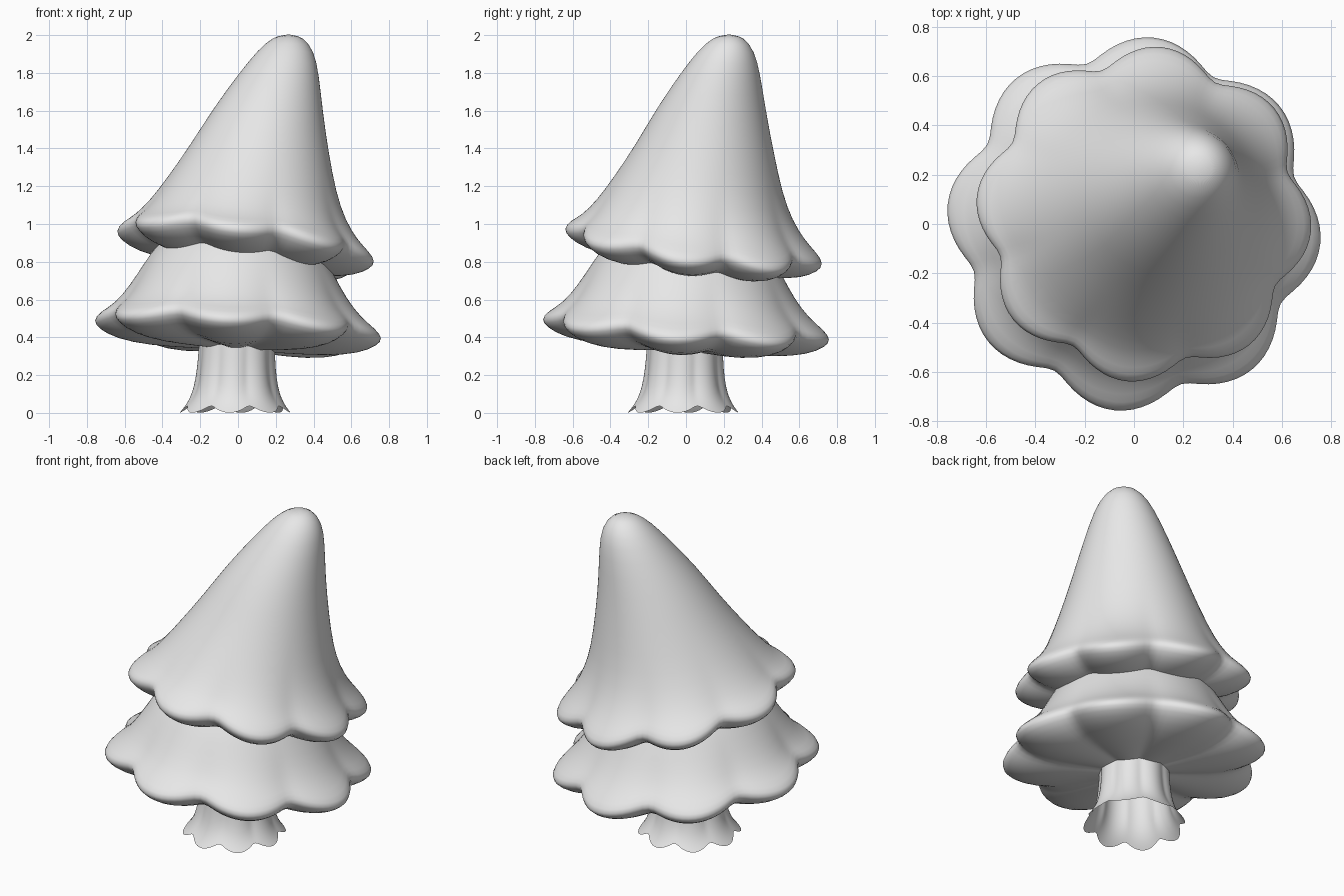
import bpy, bmesh
from math import cos, sin, tau, radians

cube = bpy.data.objects.get("Cube")
if cube:
    bpy.data.objects.remove(cube)

grey = bpy.data.materials.new("plain_grey")
grey.use_nodes = True
grey.diffuse_color = (0.8, 0.8, 0.8, 1)
grey.node_tree.nodes["Principled BSDF"].inputs["Base Color"].default_value = (0.8, 0.8, 0.8, 1)

SEGMENTS = 64
LOBES = 8
NOTCH = radians(16.5)


def loft(name, rings, tip_first=True, tip_last=True):
    """Skin scalloped, tilted rings: (radius, z, x shift, y shift, tilt, scallop)."""
    bm = bmesh.new()
    loops = []
    for i, (r, z, cx, cy, tilt, scallop) in enumerate(rings):
        if r == 0:
            loops.append([bm.verts.new((cx, cy, z))])
            continue
        loop = []
        for k in range(SEGMENTS):
            a = NOTCH + tau * k / SEGMENTS
            dent = scallop * (1 - abs(sin(LOBES / 2 * (a - NOTCH))))
            x, y = r * (1 - dent) * cos(a), r * (1 - dent) * sin(a)
            loop.append(bm.verts.new((cx + x, cy + y, z - tilt * (x + y) + 0.35 * dent)))
        loops.append(loop)
    for low, high in zip(loops, loops[1:]):
        for k in range(SEGMENTS):
            n = (k + 1) % SEGMENTS
            if len(low) == 1:
                bm.faces.new((low[0], high[n], high[k]))
            elif len(high) == 1:
                bm.faces.new((low[k], low[n], high[0]))
            else:
                bm.faces.new((low[k], low[n], high[n], high[k]))
    bmesh.ops.recalc_face_normals(bm, faces=bm.faces)
    mesh = bpy.data.meshes.new(name)
    bm.to_mesh(mesh)
    bm.free()
    mesh.materials.append(grey)
    mesh.shade_smooth()
    obj = bpy.data.objects.new(name, mesh)
    bpy.context.collection.objects.link(obj)
    sub = obj.modifiers.new("smooth", 'SUBSURF')
    sub.levels = sub.render_levels = 1
    return obj


def skirt(radius, z, shift, tilt):
    """Bowl-shaped underside and rounded scalloped rim of a foliage tier."""
    profile = [(0, -0.11, 0), (0.3, -0.11, 0.06), (0.62, -0.11, 0.09),
               (0.84, -0.085, 0.12), (0.96, -0.04, 0.13), (1, 0.0, 0.13),
               (0.95, 0.045, 0.12)]
    return [(radius * f, z + dz, shift, shift, tilt, s) for f, dz, s in profile]


# Trunk: fluted, flared and open at the foot
loft("trunk", [
    (0.295, 0.0, -0.015, -0.015, 0, 0.12),
    (0.27, 0.03, -0.014, -0.014, 0, 0.12),
    (0.235, 0.09, -0.012, -0.012, 0, 0.11),
    (0.215, 0.18, -0.01, -0.01, 0, 0.09),
    (0.205, 0.28, -0.008, -0.008, 0, 0.07),
    (0.20, 0.40, -0.005, -0.005, 0, 0.05),
])

# Lower foliage tier
loft("lower_foliage", skirt(0.775, 0.44, 0, 0.066) + [
    (0.655, 0.54, 0, 0, 0.06, 0.075),
    (0.575, 0.64, 0, 0, 0.06, 0.035),
    (0.51, 0.75, 0.005, 0.005, 0.06, 0.01),
    (0.43, 0.88, 0.01, 0.01, 0.06, 0),
    (0.33, 0.99, 0.03, 0.03, 0.06, 0),
    (0, 1.02, 0.03, 0.03, 0.06, 0),
])

# Upper foliage tier, leaning to the back left with a blunt tip
loft("upper_foliage", skirt(0.695, 0.88, 0.04, 0.125) + [
    (0.595, 0.975, 0.04, 0.04, 0.11, 0.075),
    (0.52, 1.07, 0.05, 0.045, 0.10, 0.03),
    (0.45, 1.20, 0.07, 0.06, 0.08, 0.005),
    (0.365, 1.40, 0.115, 0.10, 0.06, 0),
    (0.29, 1.60, 0.16, 0.135, 0.05, 0),
    (0.208, 1.80, 0.22, 0.185, 0.03, 0),
    (0.148, 1.92, 0.255, 0.215, 0.02, 0),
    (0.08, 1.99, 0.265, 0.225, 0.0, 0),
    (0, 2.005, 0.267, 0.227, 0, 0),
])
